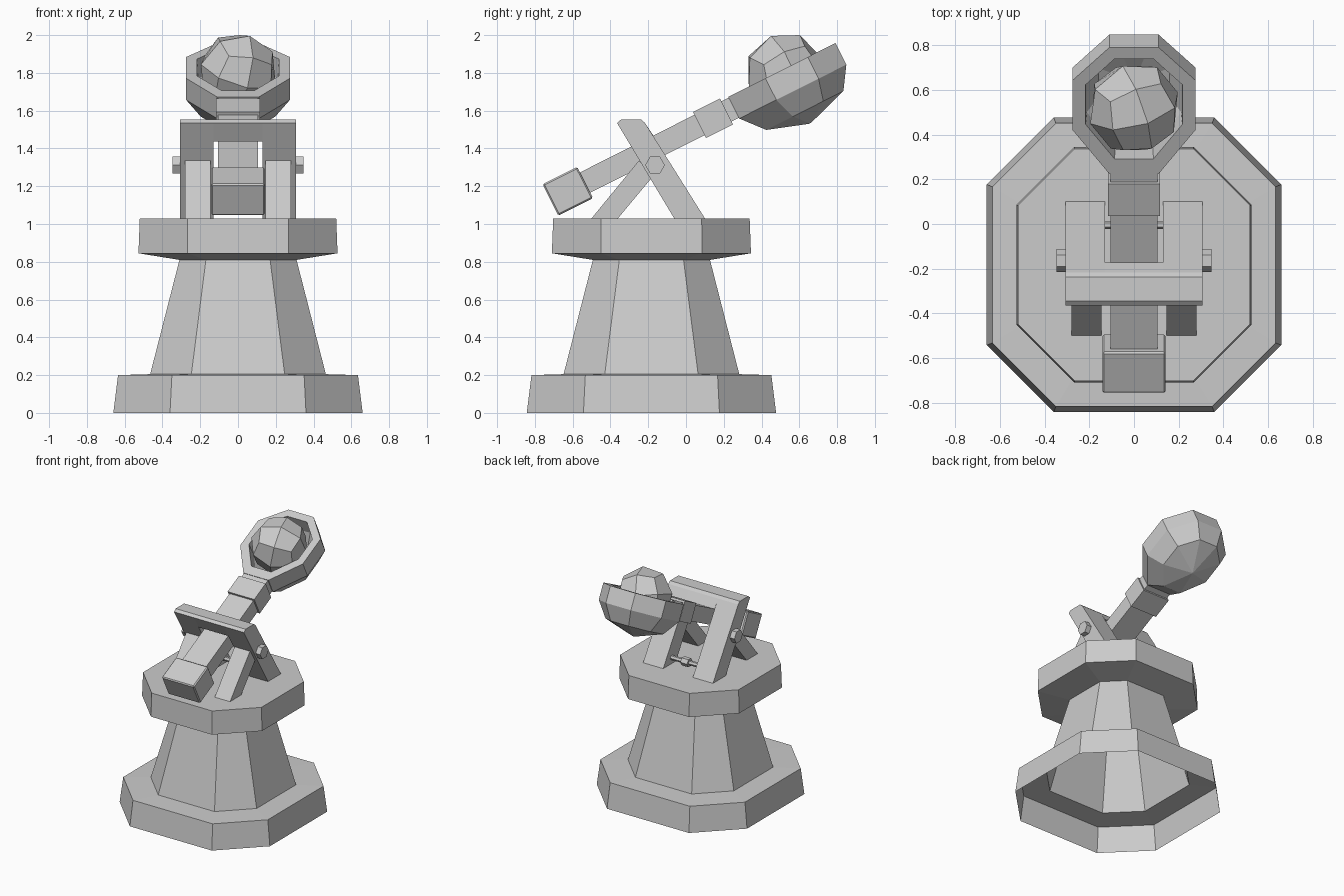
import bpy, bmesh, math
from mathutils import Matrix, Vector

cube = bpy.data.objects.get("Cube")
if cube:
    bpy.data.objects.remove(cube, do_unlink=True)

stone = bpy.data.materials.new("light_grey")
stone.use_nodes = True
GREY = (0.6, 0.6, 0.6, 1)
stone.diffuse_color = GREY
stone.node_tree.nodes["Principled BSDF"].inputs["Base Color"].default_value = GREY

# Local frame of the throwing arm: x across, y along the arm, z out of its top
ARM = Matrix.Translation((0, -0.418, 1.278)) @ Matrix.Rotation(math.radians(26.7), 4, 'X')


def finish(name, bm, matrix=Matrix()):
    bmesh.ops.recalc_face_normals(bm, faces=bm.faces)
    bm.transform(matrix)
    mesh = bpy.data.meshes.new(name)
    bm.to_mesh(mesh)
    bm.free()
    mesh.materials.append(stone)
    obj = bpy.data.objects.new(name, mesh)
    bpy.context.collection.objects.link(obj)
    return obj


def loft(name, rings, cap_start, cap_end, matrix=Matrix()):
    bm = bmesh.new()
    loops = [[bm.verts.new(p) for p in ring] for ring in rings]
    n = len(loops[0])
    for a, b in zip(loops, loops[1:]):
        for i in range(n):
            j = (i + 1) % n
            bm.faces.new((a[i], a[j], b[j], b[i]))
    if cap_start:
        bm.faces.new(loops[0])
    if cap_end:
        bm.faces.new(loops[-1])
    return finish(name, bm, matrix)


def slab(name, profile, x0, x1):
    """Extrude a side profile (y, z) from x0 to x1."""
    return loft(name, [[(x, y, z) for y, z in profile] for x in (x0, x1)], True, True)


def arm_box(name, half_x, u0, u1, half_n, bevel=0):
    bm = bmesh.new()
    bmesh.ops.create_cube(bm, size=1)
    bmesh.ops.scale(bm, vec=(2 * half_x, u1 - u0, 2 * half_n), verts=bm.verts)
    bmesh.ops.translate(bm, vec=(0, (u0 + u1) / 2, 0), verts=bm.verts)
    if bevel:
        bmesh.ops.bevel(bm, geom=bm.edges[:], offset=bevel, segments=1, affect='EDGES')
    return finish(name, bm, ARM)


def rod(name, x0, x1, y, z, radius, sides=6):
    ring = [(y + radius * math.cos(i * math.tau / sides),
             z + radius * math.sin(i * math.tau / sides)) for i in range(sides)]
    return slab(name, ring, x0, x1)


# Tower: stepped octagonal shell, open underneath
def octagon(half, flat, z):
    quarter = [(flat, half), (half, flat), (half, -flat), (flat, -half)]
    pts = quarter + [(-x, y) for x, y in reversed(quarter)]
    return [(x, y - 0.183, z) for x, y in pts]


loft("tower", [octagon(0.66, 0.36, 0), octagon(0.635, 0.35, 0.2),
               octagon(0.465, 0.247, 0.205), octagon(0.31, 0.17, 0.81),
               octagon(0.527, 0.268, 0.845), octagon(0.52, 0.266, 1.03)], False, True)

# Leaning frame, braces and bolts
frame_side = [(-0.063, 1.03), (0.10, 1.03), (-0.217, 1.535),
              (-0.238, 1.553), (-0.344, 1.553), (-0.365, 1.535)]
cross_side = [(-0.305, 1.437), (-0.173, 1.468), (-0.217, 1.535),
              (-0.238, 1.553), (-0.344, 1.553), (-0.365, 1.535)]
brace_side = [(-0.50, 1.03), (-0.36, 1.03), (-0.16, 1.27), (-0.25, 1.335)]
IN, OUT = 0.13, 0.307
for side, s in (("left", 1), ("right", -1)):
    slab(side + "_frame_leg", frame_side, s * IN, s * OUT)
    slab(side + "_brace", brace_side, s * 0.145, s * 0.28)
    rod(side + "_bolt", s * OUT, s * 0.347, -0.164, 1.312, 0.052)
slab("frame_crossbar", cross_side, -IN, IN)
rod("lower_rod", -IN, IN, -0.005, 1.08, 0.018)
rod("lower_rod_nut", -0.03, 0.03, -0.005, 1.08, 0.034)

# Throwing arm
arm_box("throwing_arm", 0.105, -0.14, 0.78, 0.06)
arm_box("counterweight", 0.142, -0.335, -0.13, 0.093, 0.008)
arm_box("arm_sleeve", 0.117, 0.548, 0.708, 0.077)


# Basket: thick octagonal rim with a faceted bowl beneath
def basket_ring(scale, n, shift=0.0):
    right = [(0.11, 0.275), (0.275, 0.11), (0.275, -0.14), (0.11, -0.36)]
    pts = right + [(-x, u) for x, u in reversed(right)]
    return [(x * scale, 1.111 + shift + u * scale, n) for x, u in pts]


loft("basket", [basket_ring(0.02, -0.255, -0.035), basket_ring(0.72, -0.182),
                basket_ring(1, -0.064), basket_ring(1, 0.064),
                basket_ring(0.79, 0.064), basket_ring(0.77, -0.05),
                basket_ring(0.58, -0.15), basket_ring(0.02, -0.215, -0.035)],
     True, True, ARM)

# Boulder: rounded cube of 24 faces, tilted
bm = bmesh.new()
bmesh.ops.create_cube(bm, size=1)
bmesh.ops.subdivide_edges(bm, edges=bm.edges[:], cuts=1, use_grid_fill=True)
for v in bm.verts:
    v.co = v.co.normalized() * 0.212
tilt = Matrix.Rotation(0.35, 4, 'X') @ Matrix.Rotation(0.3, 4, 'Y') @ Matrix.Rotation(0.25, 4, 'Z')
bm.transform(tilt)
top = max(v.co.z for v in bm.verts)
finish("boulder", bm, Matrix.Translation((0, 0.52, 2.0 - top)))
